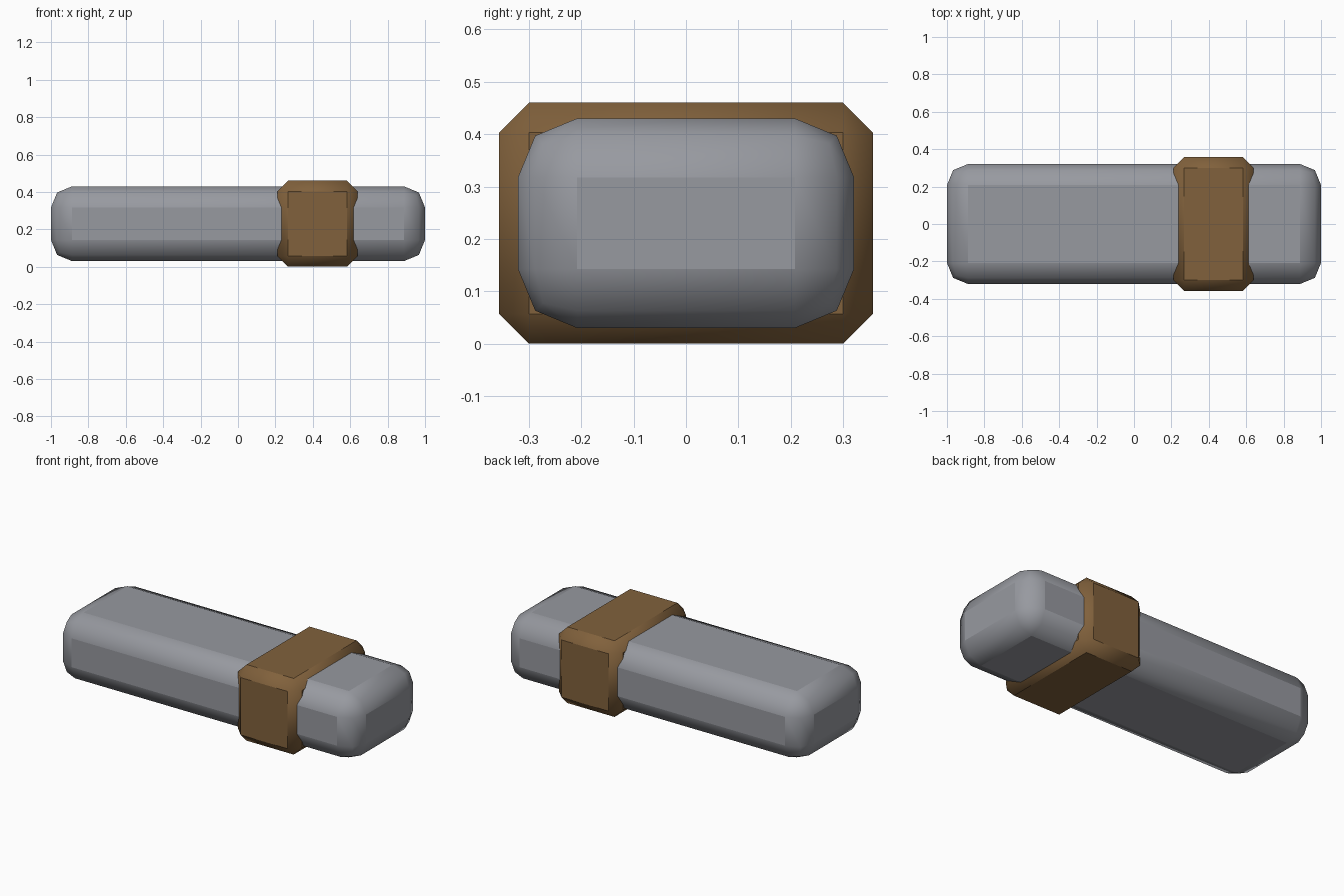
import bpy
import math

if "Cube" in bpy.data.objects:
    bpy.data.objects.remove(bpy.data.objects["Cube"])

def bevelled_box(name, center, size, width, segments, color):
    bpy.ops.mesh.primitive_cube_add(size=1, location=center)
    ob = bpy.context.object
    ob.name = name
    ob.scale = size
    bpy.ops.object.transform_apply(location=False, rotation=False, scale=True)
    # box edges are marked sharp first, so the bevel keeps a crease
    bpy.ops.object.shade_smooth_by_angle(angle=math.radians(30))
    bev = ob.modifiers.new("bevel", 'BEVEL')
    bev.width = width
    bev.segments = segments
    bev.limit_method = 'NONE'
    mat = bpy.data.materials.new(name + "_colour")
    mat.diffuse_color = color
    mat.use_nodes = True
    mat.node_tree.nodes["Principled BSDF"].inputs["Base Color"].default_value = mat.diffuse_color
    ob.data.materials.append(mat)
    return ob

# Main bar with rounded edges
bevelled_box("stone_bar", (0, 0, 0.23), (2.0, 0.642, 0.40), 0.113, 2, (0.31, 0.32, 0.35, 1))

# Chamfered band wrapped around the bar, off centre
bevelled_box("band", (0.425, 0, 0.23), (0.428, 0.714, 0.46), 0.057, 1, (0.22, 0.12, 0.045, 1))
